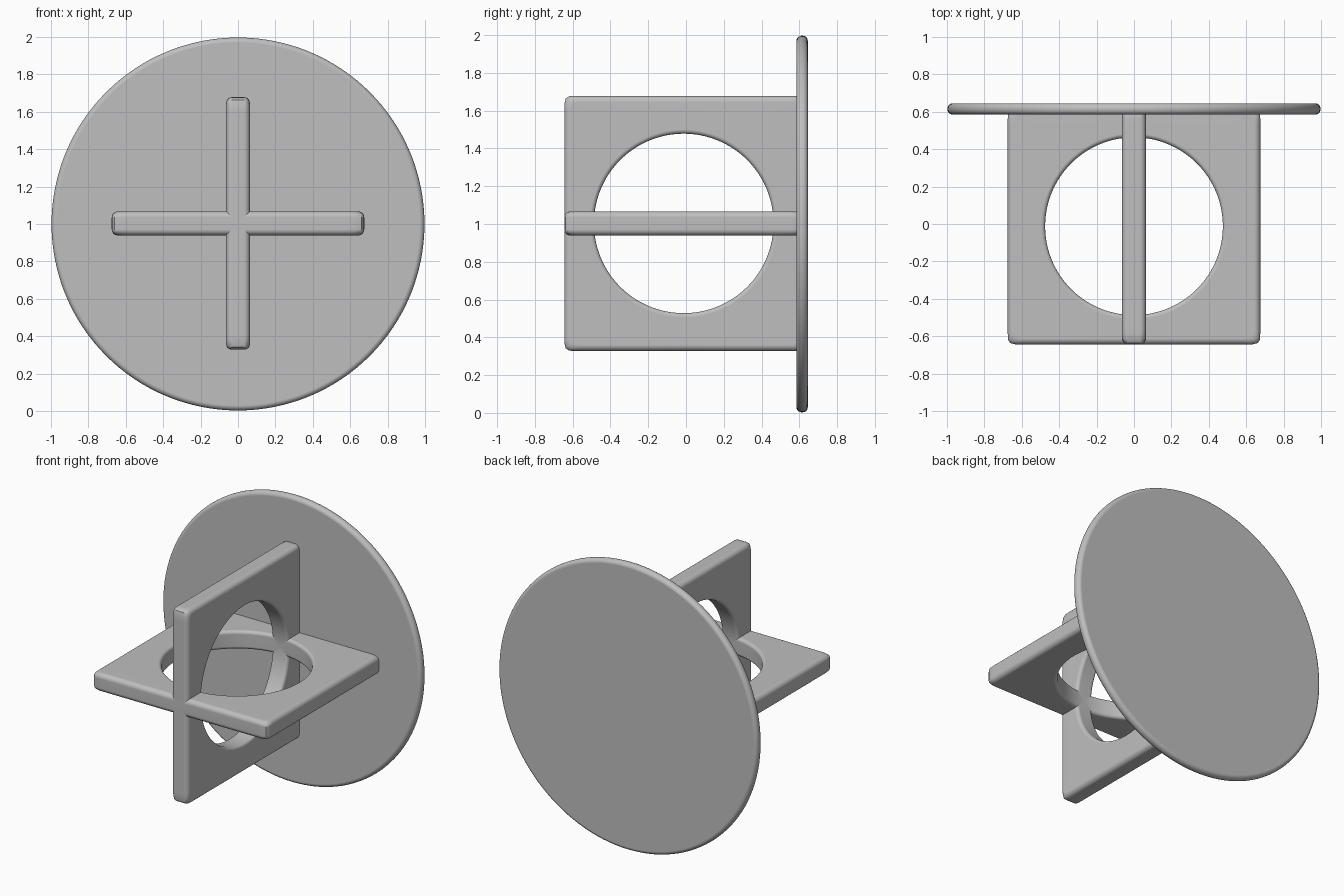
import bpy, bmesh, math
from mathutils import Vector

if "Cube" in bpy.data.objects:
    bpy.data.objects.remove(bpy.data.objects["Cube"])

GREY = (0.52, 0.52, 0.52, 1.0)
mat = bpy.data.materials.new("plain grey")
mat.use_nodes = True
mat.diffuse_color = GREY
bsdf = next(n for n in mat.node_tree.nodes if n.type == "BSDF_PRINCIPLED")
bsdf.inputs["Base Color"].default_value = GREY


def finish(bm, name, location, rotation):
    """Turn a bmesh into a smooth shaded, placed object."""
    bmesh.ops.recalc_face_normals(bm, faces=bm.faces)
    mesh = bpy.data.meshes.new(name)
    bm.to_mesh(mesh)
    bm.free()
    mesh.materials.append(mat)
    ob = bpy.data.objects.new(name, mesh)
    bpy.context.collection.objects.link(ob)
    ob.location, ob.rotation_euler = location, rotation
    bpy.ops.object.select_all(action="DESELECT")
    ob.select_set(True)
    bpy.context.view_layer.objects.active = ob
    bpy.ops.object.shade_smooth_by_angle(angle=math.radians(40))
    # Keeps the broad flat faces flat beside the rounded edges
    ob.modifiers.new("flat faces", "WEIGHTED_NORMAL").keep_sharp = True
    return ob


def outline(angle, hx, hy, r):
    """Point on a rounded rectangle in the given direction."""
    c, s = math.cos(angle), math.sin(angle)
    k = min(hx / max(abs(c), 1e-6), hy / max(abs(s), 1e-6))
    p = Vector((c * k, s * k))
    core = Vector((max(-hx + r, min(hx - r, p.x)),
                   max(-hy + r, min(hy - r, p.y))))
    return core + (p - core).normalized() * r


def holed_plate(name, rotation, hx=0.675, hy=0.632, hole=0.475, half=0.064,
                soft=0.032, rim=0.022, sides=240, steps=5):
    """Rectangular plate with soft edges and a round hole."""
    # Rounded cross-section as (is_outer, inset, height), running round the band
    section = []
    for outer, r, top in ((True, soft, 1), (True, soft, -1),
                          (False, rim, -1), (False, rim, 1)):
        arc = []
        for i in range(steps + 1):
            a = math.pi / 2 * i / steps
            arc.append((outer, r * (1 - math.sin(a)),
                        top * (half - r + r * math.cos(a))))
        # Each arc starts on the flat face and ends on the wall
        section += arc if (outer == (top > 0)) else arc[::-1]
    bm = bmesh.new()
    loops = []
    for j in range(sides):
        a = math.tau * j / sides
        ring = []
        for outer, inset, z in section:
            if outer:
                p = outline(a, hx - inset, hy - inset, 0.035)
            else:
                p = Vector((math.cos(a), math.sin(a))) * (hole + inset)
            ring.append(bm.verts.new((p.x, p.y, z)))
        loops.append(ring)
    n = len(section)
    for j in range(sides):
        here, there = loops[j], loops[(j + 1) % sides]
        for i in range(n):
            k = (i + 1) % n
            bm.faces.new((here[i], here[k], there[k], there[i]))
    return finish(bm, name, (0, -0.012, 1.003), rotation)


# Two crossed plates
holed_plate("horizontal_plate", (0, 0, 0))
holed_plate("vertical_plate", (0, math.pi / 2, 0))

# Round backing disc with a rounded rim
bm = bmesh.new()
bmesh.ops.create_cone(bm, cap_ends=True, segments=128, radius1=0.997,
                      radius2=0.997, depth=0.06)
rim_edges = [e for e in bm.edges if abs(e.verts[0].co.z - e.verts[1].co.z) < 1e-4]
bmesh.ops.bevel(bm, geom=rim_edges, offset=0.027, segments=5, profile=0.5,
                affect="EDGES", clamp_overlap=True)
finish(bm, "back_disc", (0, 0.615, 1.0), (math.pi / 2, 0, 0))
